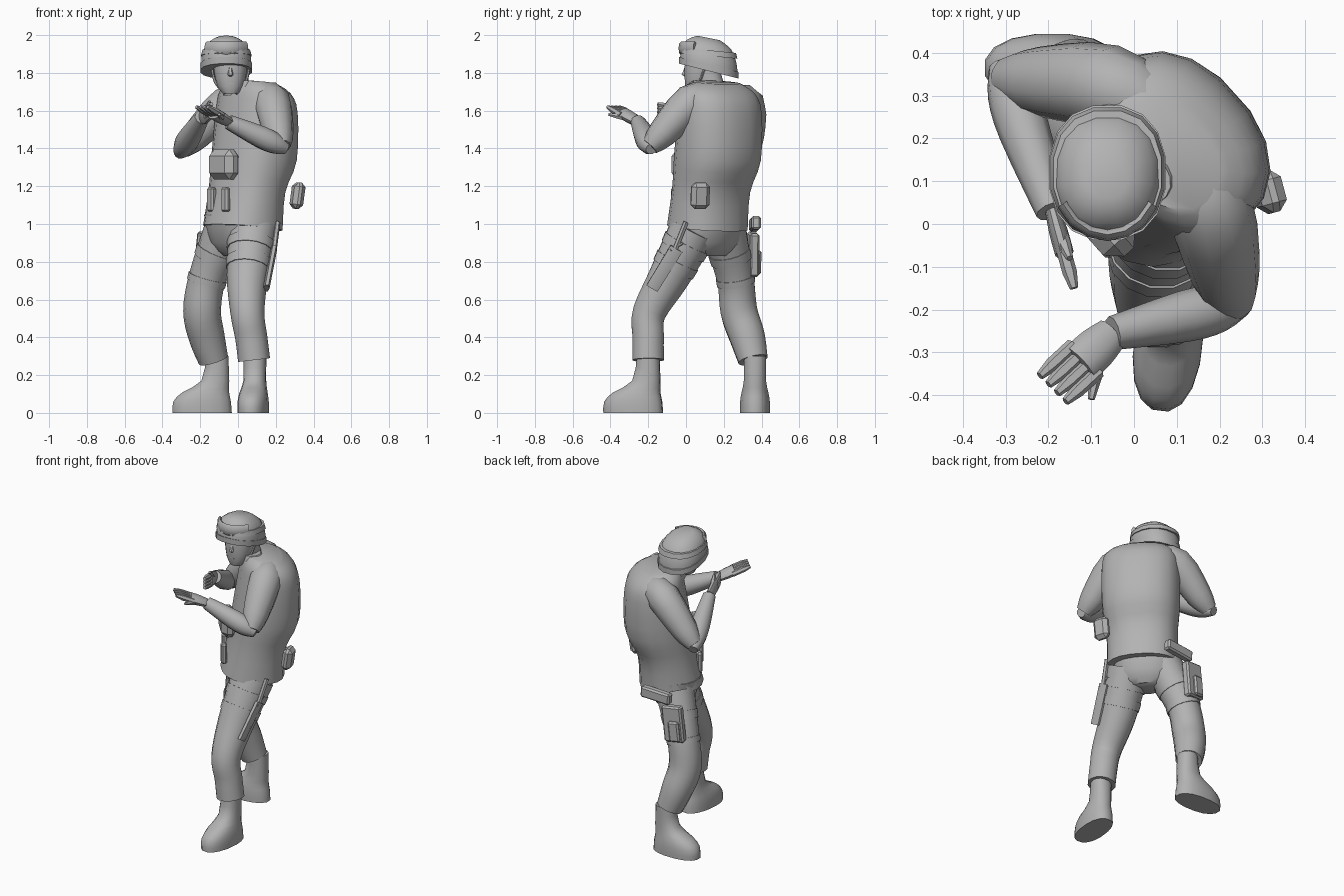
import bpy, bmesh, math
from mathutils import Vector, Matrix

if "Cube" in bpy.data.objects:
    bpy.data.objects.remove(bpy.data.objects["Cube"])

GREY = (.45, .45, .45, 1)
grey = bpy.data.materials.new("plain grey")
grey.use_nodes = True
grey.diffuse_color = GREY
grey.node_tree.nodes["Principled BSDF"].inputs["Base Color"].default_value = GREY

UP = Vector((0, 0, 1))
BODY = -138    # heading of the twisted body, in degrees
AHEAD = -90    # heading of the head
RIGHTWARD = 180


def finish(name, bm, angle=40):
    bmesh.ops.recalc_face_normals(bm, faces=bm.faces)
    mesh = bpy.data.meshes.new(name)
    bm.to_mesh(mesh)
    bm.free()
    mesh.materials.append(grey)
    part = bpy.data.objects.new(name, mesh)
    bpy.context.collection.objects.link(part)
    bpy.ops.object.select_all(action='DESELECT')
    part.select_set(True)
    bpy.context.view_layer.objects.active = part
    bpy.ops.object.shade_smooth_by_angle(angle=math.radians(angle))


def skin(name, rings):
    """Bridge rings of points and cap both ends."""
    bm = bmesh.new()
    loops = [[bm.verts.new(point) for point in ring] for ring in rings]
    count = len(loops[0])
    for low, high in zip(loops, loops[1:]):
        for i in range(count):
            j = (i + 1) % count
            bm.faces.new((low[i], low[j], high[j], high[i]))
    bm.faces.new(loops[0])
    bm.faces.new(loops[-1])
    finish(name, bm)


def smooth(rows, steps):
    """Run a flowing curve through rows of numbers."""
    padded = [rows[0], *rows, rows[-1]]
    result = []
    for group in zip(padded, padded[1:], padded[2:], padded[3:]):
        for step in range(steps):
            t = step / steps
            result.append([b + t / 2 * (c - a + t * (2 * a - 5 * b + 4 * c - d
                                                     + t * (3 * (b - c) + d - a)))
                           for a, b, c, d in zip(*group)])
    return result + [list(rows[-1])]


def column(name, at, heading, sections, slope=0, steps=2, count=16):
    """Level sections: forward shift, height, half length, half width."""
    turn = Matrix.Rotation(math.radians(heading), 3, 'Z')
    rings = []
    for shift, height, length, width in smooth(sections, steps):
        ring = []
        for i in range(count):
            angle = math.tau * (i + .5) / count
            x, y = [math.copysign(abs(v) ** .87, v) for v in (math.cos(angle), math.sin(angle))]
            local = Vector((x * length + shift, y * width, height + slope * x * length))
            ring.append(turn @ local + Vector((*at, 0)))
        rings.append(ring)
    skin(name, rings)


def limb(name, path, squash=1, steps=3, count=10):
    """Oval sections square to a path of x, y, z, radius."""
    rows = smooth(path, steps)
    points = [Vector(row[:3]) for row in rows]
    whole = (points[-1] - points[0]).normalized()
    guide = Vector((0, 1, 0)) if abs(whole.z) > .8 else UP
    rings = []
    for i, row in enumerate(rows):
        along = (points[min(i + 1, len(points) - 1)] - points[max(i - 1, 0)]).normalized()
        side = along.cross(guide).normalized()
        other = side.cross(along) * squash
        angles = [math.tau * k / count for k in range(count)]
        rings.append([points[i] + row[3] * (side * math.cos(a) + other * math.sin(a))
                      for a in angles])
    skin(name, rings)


def block(name, at, size, heading=0, pitch=0, bevel=.01):
    bm = bmesh.new()
    bmesh.ops.create_cube(bm, size=1)
    bmesh.ops.scale(bm, vec=size, verts=bm.verts)
    bmesh.ops.bevel(bm, geom=bm.edges[:], offset=bevel, segments=1, affect='EDGES')
    place = (Matrix.Translation(at) @ Matrix.Rotation(math.radians(heading), 4, 'Z')
             @ Matrix.Rotation(math.radians(pitch), 4, 'Y'))
    bmesh.ops.transform(bm, verts=bm.verts, matrix=place)
    finish(name, bm, 30)


def leg(side, joints, straps):
    """Trouser leg with raised straps around the thigh."""
    limb(side + "_trouser", joints, steps=4, count=14)
    path = smooth(joints, 6)
    for k in straps:
        limb(side + "_thigh_strap", [(x, y, z, radius + .005) for x, y, z, radius in path[k:k + 2]],
             steps=1, count=14)


def arm(side, shoulder, bulge, elbow, wrist):
    """Upper arm and forearm, creased at the elbow."""
    shoulder, bulge, elbow, wrist = map(Vector, (shoulder, bulge, elbow, wrist))
    limb(side + "_upper_arm", [(*shoulder, .07), (*bulge, .1),
                               (*bulge.lerp(elbow, .7), .08), (*elbow, .05)])
    limb(side + "_forearm", [(*elbow.lerp(wrist, -.1), .03), (*elbow.lerp(wrist, .1), .055),
                             (*elbow.lerp(wrist, .4), .06), (*wrist, .04)])


def hand(side, wrist, reach, spread, thumb, width, squash):
    """Flat palm, four gloved fingers and a thumb."""
    wrist, reach, spread, thumb = map(Vector, (wrist, reach, spread, thumb))
    knuckles = wrist + reach * .55
    limb(side + "_palm", [(*wrist, width * .8), (*wrist.lerp(knuckles, .5), width),
                          (*knuckles, width)], squash)
    for i in range(4):
        root = knuckles + spread * (i - 1.5)
        limb(side + "_finger", [(*(root - reach * .1), .017), (*(root + reach * .25), .017),
                                (*(root + reach * .45), .01)], steps=1, count=6)
    base = wrist + reach * .2
    limb(side + "_thumb", [(*base, .02), (*base.lerp(thumb, .6), .016), (*thumb, .008)],
         steps=1, count=6)


# Boots
for side, ankle, heading in (("left", (.09, -.2), -97), ("right", (-.11, .365), RIGHTWARD)):
    column(side + "_boot", ankle, heading,
           [(.08, 0, .16, .08), (.08, .06, .155, .08), (.06, .11, .125, .072),
            (.01, .17, .075, .06), (0, .3, .06, .06)])

# Trousers
leg("left", [(.08, .04, .97, .13), (.05, -.09, .72, .11), (.05, -.195, .53, .09),
             (.07, -.2, .4, .085), (.085, -.2, .28, .085)], (2, 4))
leg("right", [(-.06, .2, .97, .12), (-.16, .26, .72, .1), (-.19, .28, .54, .1),
              (-.165, .325, .4, .095), (-.13, .355, .28, .08)], (3, 6))
column("hips", (.01, .12), BODY, [(0, .83, .07, .1), (0, .9, .13, .18), (0, 1.05, .17, .2)])

# Vest and collar
TRUNK = (.1, .18)
column("vest", TRUNK, BODY, [(.1, .98, .19, .215), (.07, 1.18, .175, .215), (.02, 1.35, .2, .235),
                             (0, 1.6, .18, .235), (.01, 1.7, .15, .21), (.03, 1.75, .1, .14)],
       slope=.1, steps=3, count=18)
column("collar", TRUNK, BODY, [(.09, 1.7, .08, .1), (.11, 1.76, .06, .07)])

# Arms and hands
LEFT_WRIST, RIGHT_WRIST = (-.05, -.255, 1.54), (-.19, .03, 1.565)
arm("left", (.13, .13, 1.67), (.18, .03, 1.645), (.23, -.19, 1.41), LEFT_WRIST)
arm("right", (.06, .26, 1.66), (-.06, .32, 1.63), (-.3, .34, 1.39), RIGHT_WRIST)
hand("left", LEFT_WRIST, (-.14, -.13, .08), (.02, -.02, 0), (-.1, -.41, 1.58), .05, .6)
hand("right", RIGHT_WRIST, (.05, -.18, .04), (0, 0, .02), (-.15, -.08, 1.65), .022, 2.2)

# Head
FACE = (-.04, .1)
column("neck", (-.01, .13), AHEAD, [(-.02, 1.68, .07, .07), (.02, 1.82, .07, .065)])
column("head", FACE, AHEAD, [(.05, 1.69, .045, .04), (.03, 1.73, .075, .07),
                             (.01, 1.82, .1, .09), (0, 1.92, .1, .09)])
limb("nose", [(-.04, .01, 1.85, .01), (-.04, -.01, 1.79, .015), (-.04, .01, 1.78, .01)],
     steps=1, count=6)
block("mouth", (-.04, .005, 1.745), (.04, .02, .015), bevel=.004)

# Helmet, with goggles pushed up on its front
CROWN = (-.062, .12)
column("helmet", CROWN, AHEAD, [(0, 1.825, .155, .134), (0, 1.88, .15, .132),
                                (0, 1.95, .12, .105), (0, 1.985, .06, .05)], slope=.2)
column("helmet_rim", CROWN, AHEAD, [(0, 1.81, .16, .138), (0, 1.845, .16, .138)],
       slope=.25, steps=1)
column("goggle_strap", CROWN, AHEAD, [(0, 1.89, .155, .136), (0, 1.92, .147, .128)],
       slope=.1, steps=1)
angles = [math.radians(a) for a in range(-150, -20, 20)]
limb("goggles", [(CROWN[0] + .12 * math.cos(a), CROWN[1] + .145 * math.sin(a), 1.93, .015)
                 for a in angles], squash=2.5, steps=1, count=8)
for s in (-1, 1):
    limb("chin_strap", [(FACE[0] + s * .1, .1, 1.83, .007), (FACE[0] + s * .08, .07, 1.75, .007),
                        (FACE[0] + s * .03, .03, 1.69, .007)], count=6)

# Pouches
block("chest_pouch", (-.075, .005, 1.315), (.1, .19, .16), BODY, bevel=.035)
for spot in ((-.14, .06, 1.13), (-.065, -.055, 1.13)):
    block("magazine_pouch", spot, (.035, .05, .13), BODY)
block("hip_pouch", (.315, .075, 1.15), (.06, .1, .14), 15, 8, bevel=.022)

# Knife in its sheath on the left thigh
limb("knife_sheath", [(.15, -.18, .66, .017), (.19, -.05, .87, .018)], squash=2.3, count=6)
limb("knife_handle", [(.19, -.06, .86, .015), (.21, 0, 1.01, .015)], count=6)
block("knife_guard", (.195, -.05, .88), (.08, .015, .015), AHEAD, 30, bevel=.004)

# Pistol and holster on the right thigh
block("holster", (-.16, .355, .84), (.13, .05, .23), 8, 6)
block("holster_pocket", (-.18, .38, .8), (.07, .03, .13), 8, 6)
block("pistol", (-.04, .365, 1), (.2, .05, .07), 4, -4)
